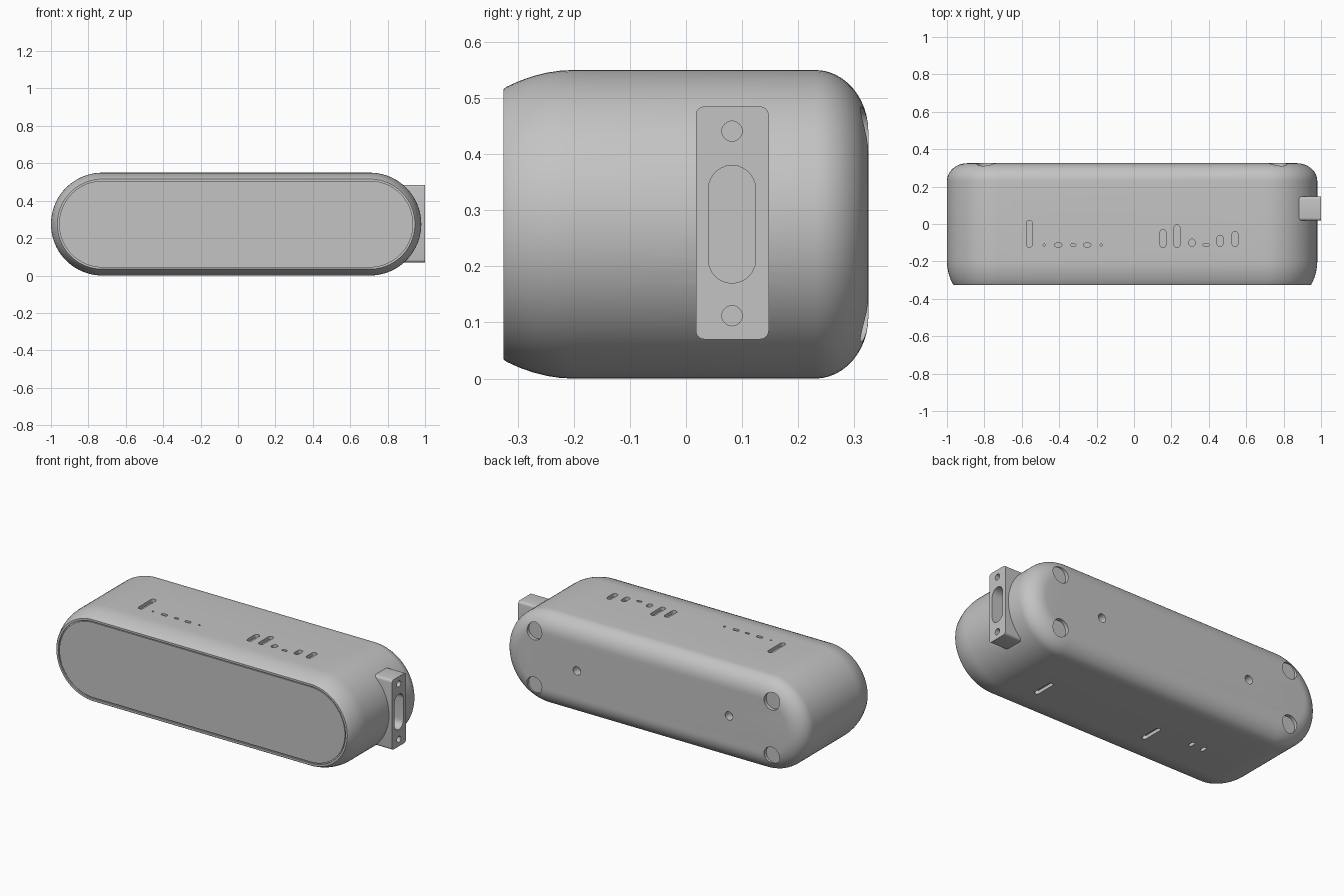
import bpy, bmesh, math
from mathutils import Vector

if "Cube" in bpy.data.objects:
    bpy.data.objects.remove(bpy.data.objects["Cube"])

grey = bpy.data.materials.new("plain grey")
grey.use_nodes = True
colour = (0.55, 0.55, 0.55, 1)
grey.diffuse_color = colour
grey.node_tree.nodes["Principled BSDF"].inputs["Base Color"].default_value = colour

CX, CZ, R, HALF = -0.01, 0.275, 0.275, 0.715   # body centre, end radius, half straight run


def stadium(half, r, n=32):
    """Outline of a pill lying along the first axis."""
    pts = []
    for side in (1, -1):
        for i in range(n + 1):
            a = -math.pi / 2 + math.pi * i / n
            pts.append((side * (half + r * math.cos(a)), side * r * math.sin(a)))
    return pts


def loft(bm, rings):
    """Skin matching rings of points and cap both ends."""
    loops = [[bm.verts.new(p) for p in ring] for ring in rings]
    for a, b in zip(loops, loops[1:]):
        for i in range(len(a)):
            j = (i + 1) % len(a)
            bm.faces.new((a[i], a[j], b[j], b[i]))
    bm.faces.new(loops[0][::-1])
    bm.faces.new(loops[-1])


def finish(bm, name):
    bmesh.ops.remove_doubles(bm, verts=bm.verts, dist=1e-6)
    bmesh.ops.recalc_face_normals(bm, faces=bm.faces)
    mesh = bpy.data.meshes.new(name)
    bm.to_mesh(mesh)
    bm.free()
    mesh.materials.append(grey)
    ob = bpy.data.objects.new(name, mesh)
    bpy.context.collection.objects.link(ob)
    return ob


def body_rings(profile):
    return [[(CX + u, y, CZ + v) for u, v in stadium(HALF, R - inset, 40)]
            for y, inset in profile]


def pocket(bm, centre, u, v, w, half, r, depth):
    """Pill-shaped cutter: u = long axis, w = outward axis."""
    c, u, v, w = map(Vector, (centre, u, v, w))
    pts = stadium(half, r, 12) if half > 0 else [
        (r * math.cos(math.tau * i / 24), r * math.sin(math.tau * i / 24)) for i in range(24)]
    loft(bm, [[c + u * a + v * b + w * d for a, b in pts] for d in (-depth, 0.08)])


def select(ob):
    bpy.ops.object.select_all(action='DESELECT')
    ob.select_set(True)
    bpy.context.view_layer.objects.active = ob


def cut(ob, cutter):
    mod = ob.modifiers.new("cut", 'BOOLEAN')
    mod.operation, mod.solver, mod.object = 'DIFFERENCE', 'EXACT', cutter
    select(ob)
    bpy.ops.object.modifier_apply(modifier=mod.name)


X, Y, Z = (1, 0, 0), (0, 1, 0), (0, 0, 1)
DOWN = (0, 0, -1)

# Main shell: tapered front lip, straight middle, rounded back
profile = [(-0.316, 0.046), (-0.325, 0.046), (-0.325, 0.034), (-0.32, 0.03)]
profile += [(-0.32 + 0.12 * t, 0.03 * (1 - t) ** 2) for t in (0.2, 0.4, 0.6, 0.8, 1)]
profile += [(0.23 + 0.095 * math.sin(a), 0.11 * (1 - math.cos(a)))
            for a in (math.pi / 2 * i / 12 for i in range(13))]
bm = bmesh.new()
loft(bm, body_rings(profile))
body = finish(bm, "body_shell")

# Front panel, with a thin groove around it
bm = bmesh.new()
loft(bm, body_rings([(-0.322, 0.052), (-0.31, 0.052)]))
panel = finish(bm, "front_panel")

# Side mounting block
bm = bmesh.new()
bmesh.ops.create_cube(bm, size=1)
for v in bm.verts:
    v.co = (0.9 + v.co.x * 0.2, 0.0825 + v.co.y * 0.13, 0.2775 + v.co.z * 0.415)
long_edges = [e for e in bm.edges
              if abs(e.verts[0].co.x - e.verts[1].co.x) > 0.1]
bmesh.ops.bevel(bm, geom=long_edges, offset=0.015, segments=4, affect='EDGES', profile=0.5)
mount = finish(bm, "side_mount")

# Openings in the mount: centre slot and two screw holes
bm = bmesh.new()
pocket(bm, (1, 0.082, 0.275), Z, Y, X, 0.063, 0.042, 0.075)
for z in (0.112, 0.441):
    pocket(bm, (1, 0.082, z), Z, Y, X, 0, 0.018, 0.06)
mount_cutter = finish(bm, "mount_cutter")

# Pockets in the shell
bm = bmesh.new()
for x in (-0.79, 0.77):                       # foot recesses
    for z in (0.115, 0.435):
        pocket(bm, (x, 0.325, z), X, Z, Y, 0, 0.05, 0.021)
for x in (-0.51, 0.49):                       # screw holes
    pocket(bm, (x, 0.325, 0.275), X, Z, Y, 0, 0.025, 0.05)
top_slots = [(-0.56, -0.125, 0.02, 0.016), (0.155, -0.125, -0.03, 0.016),
             (0.23, -0.125, -0.005, 0.016), (0.31, -0.12, -0.08, 0.016),
             (0.46, -0.12, -0.06, 0.016), (0.54, -0.12, -0.04, 0.016)]
for x, y0, y1, r in top_slots:
    pocket(bm, (x, (y0 + y1) / 2, 0.55), Y, X, Z, (y1 - y0) / 2 - r, r, 0.02)
for x, half, r in ((-0.48, 0, 0.006), (-0.405, 0.009, 0.01), (-0.325, 0.007, 0.007),
                   (-0.25, 0.009, 0.01), (-0.175, 0, 0.006), (0.385, 0.008, 0.008)):
    pocket(bm, (x, -0.112, 0.55), X, Y, Z, half, r, 0.02)
for x in (0.556, -0.176):                     # underside slots
    pocket(bm, (x, -0.07, 0), Y, X, DOWN, 0.055, 0.014, 0.02)
for x in (-0.41, -0.49):
    pocket(bm, (x, -0.02, 0), Y, X, DOWN, 0.012, 0.01, 0.02)
shell_cutter = finish(bm, "shell_cutter")

cut(mount, mount_cutter)
cut(body, mount_cutter)
cut(body, shell_cutter)
for c in (mount_cutter, shell_cutter):
    bpy.data.objects.remove(c)

for ob in (body, panel, mount):
    select(ob)
    bpy.ops.object.shade_smooth_by_angle(angle=math.radians(30))
